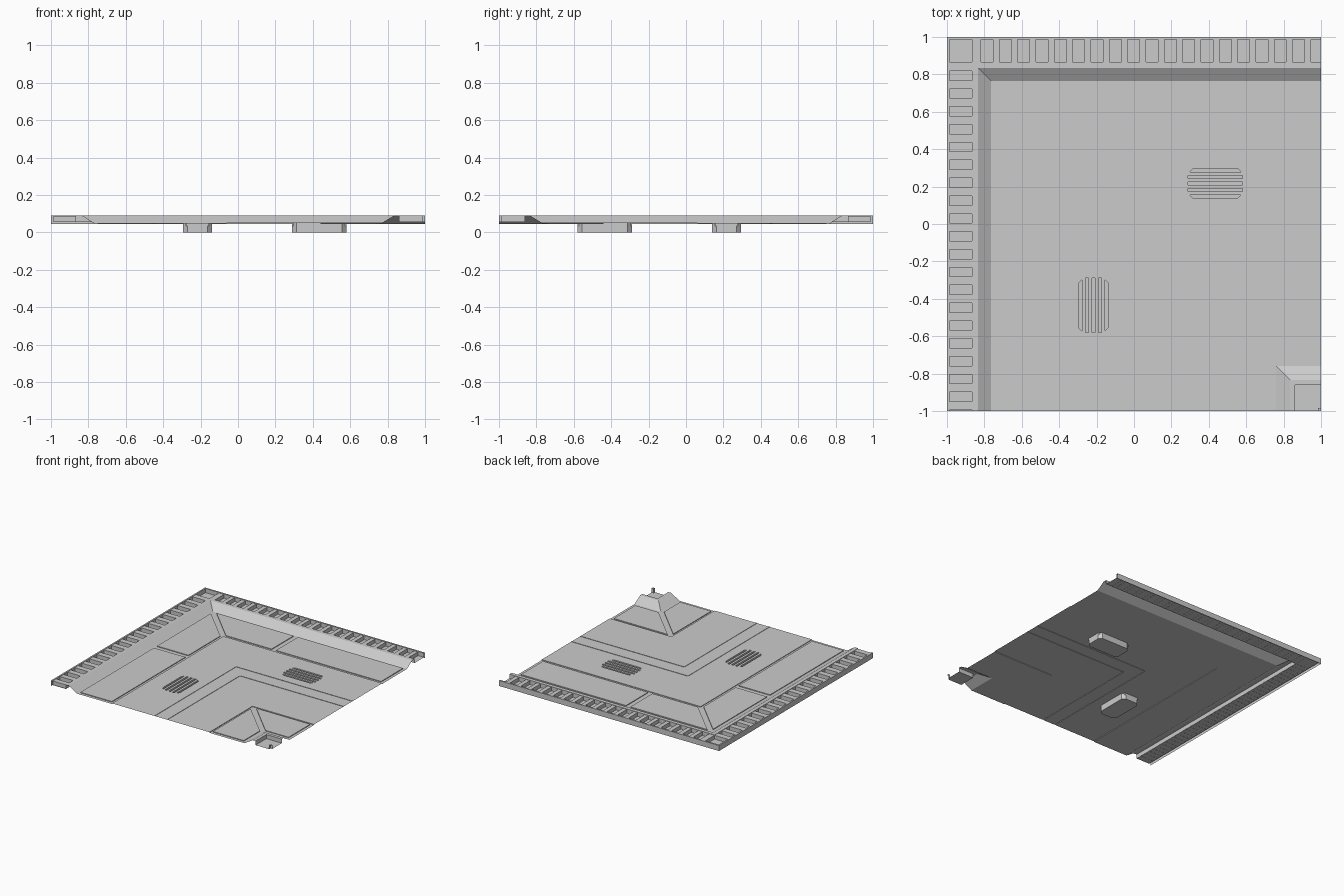
import bpy, bmesh

if "Cube" in bpy.data.objects:
    bpy.data.objects.remove(bpy.data.objects["Cube"])

FLOOR, LOW, TOP, TROUGH = 0.05, 0.045, 0.09, 0.056


def finish(name, bm):
    me = bpy.data.meshes.new(name)
    bm.to_mesh(me)
    bm.free()
    ob = bpy.data.objects.new(name, me)
    bpy.context.collection.objects.link(ob)
    return ob


def flip(pts):
    # mirror across the tile diagonal that runs through the corner
    return [(-y, -x) for x, y in reversed(pts)]


def sweep(name, profile):
    # mitred L-shaped sweep; d = distance in from the two outer edges
    bm = bmesh.new()
    rows = []
    for d, z in profile:
        rows.append([bm.verts.new(p) for p in
                     ((d - 1, -1, z), (d - 1, 1 - d, z), (1, 1 - d, z))])
    for a, b in zip(rows, rows[1:]):
        for i in range(2):
            bm.faces.new((a[i], b[i], b[i + 1], a[i + 1]))
    bmesh.ops.remove_doubles(bm, verts=bm.verts, dist=1e-5)
    bmesh.ops.dissolve_degenerate(bm, edges=bm.edges, dist=1e-5)
    return finish(name, bm)


def prism(bm, pts, z0, z1, top=True, bottom=False):
    lo = [bm.verts.new((x, y, z0)) for x, y in pts]
    hi = [bm.verts.new((x, y, z1)) for x, y in pts]
    n = len(pts)
    for i in range(n):
        j = (i + 1) % n
        bm.faces.new((lo[i], lo[j], hi[j], hi[i]))
    if top:
        bm.faces.new(hi)
    if bottom:
        bm.faces.new(lo[::-1])
    bmesh.ops.recalc_face_normals(bm, faces=bm.faces)


def rect(x0, x1, y0, y1):
    return [(x0, y0), (x1, y0), (x1, y1), (x0, y1)]


# raised outer rim with its trough, sloping down to the outer panel band
sweep("outer_rim", [(0, LOW), (0, TOP), (0.013, TOP), (0.013, TROUGH),
                    (0.135, TROUGH), (0.135, TOP), (0.165, TOP),
                    (0.235, LOW), (0.555, LOW), (0.555, FLOOR)])

# inner floor strips, inner panel band and central raised block
sweep("inner_floor", [(0.938, FLOOR), (0.938, FLOOR + .003), (0.944, FLOOR + .003),
                      (0.944, FLOOR), (1.053, FLOOR), (1.053, FLOOR + .003),
                      (1.059, FLOOR + .003), (1.059, FLOOR), (1.44, FLOOR),
                      (1.44, LOW), (1.76, LOW), (1.835, TOP), (1.86, TOP),
                      (1.86, TROUGH), (1.983, TROUGH), (1.983, TOP), (2, TOP)])

# floor band with two vent openings
X0, X1, Y0, Y1, C = 0.29, 0.58, 0.14, 0.295, 0.024
vent = [(X0 + C, Y0), (X1 - C, Y0), (X1, Y0 + C), (X1, Y1 - C),
        (X1 - C, Y1), (X0 + C, Y1), (X0, Y1 - C), (X0, Y0 + C)]
a, b = 0.555, 0.938
band = [(a - 1, -1), (b - 1, -1), (b - 1, 1 - b), (1, 1 - b), (1, 1 - a), (a - 1, 1 - a)]
bm = bmesh.new()
for loop in (band, vent, flip(vent)):
    vs = [bm.verts.new((x, y, FLOOR)) for x, y in loop]
    for i in range(len(vs)):
        bm.edges.new((vs[i - 1], vs[i]))
bmesh.ops.triangle_fill(bm, use_beauty=True, edges=bm.edges[:], normal=(0, 0, 1))
for f in bm.faces:
    f.normal_update()
    if f.normal.z < 0:
        f.normal_flip()
finish("floor_band", bm)

# vent boxes below the floor, and the slats across them
boxes, slats = bmesh.new(), bmesh.new()
slot = 0.016
bar = (Y1 - Y0 - 5 * slot) / 4
for side in (list, flip):
    prism(boxes, side(vent), 0, FLOOR, top=False, bottom=True)
    for i in range(4):
        y = Y0 + slot + i * (slot + bar)
        prism(slats, side(rect(X0, X1, y, y + bar)), FLOOR - 0.015, FLOOR, bottom=True)
for f in boxes.faces:
    f.normal_update()
    if f.normal.z < -0.5:
        continue
finish("vent_boxes", boxes)
finish("vent_slats", slats)

# raised plates on the two panel bands
plates = bmesh.new()
shapes = [[(-0.435, 0.465), (-0.02, 0.465), (-0.02, 0.75), (-0.72, 0.75)],
          rect(0.02, 0.975, 0.465, 0.75),
          [(0.765, -0.735), (0.975, -0.735), (0.975, -0.455), (0.485, -0.455)]]
for s in shapes:
    for side in (list, flip):
        prism(plates, side(s), LOW, FLOOR + 0.001)
finish("floor_plates", plates)

# ribs dividing the rim trough into pockets
ribs = bmesh.new()
D0, D1, RT = 0.013, 0.135, TOP - 0.003


def rib_row(start, pitch, width, end, place):
    edge = D1
    for i in range(20):
        s = start + i * pitch
        s1 = min(s, end)
        if s1 - edge > 0.005:
            prism(ribs, place(rect(edge - 1, s1 - 1, 1 - D1, 1 - D0)), TROUGH - .001, RT)
        edge = s + width


rib_row(0.182, 0.098, 0.064, 2.0, list)
rib_row(0.182, 0.0954, 0.05, 2.0, flip)
finish("rim_ribs", ribs)
